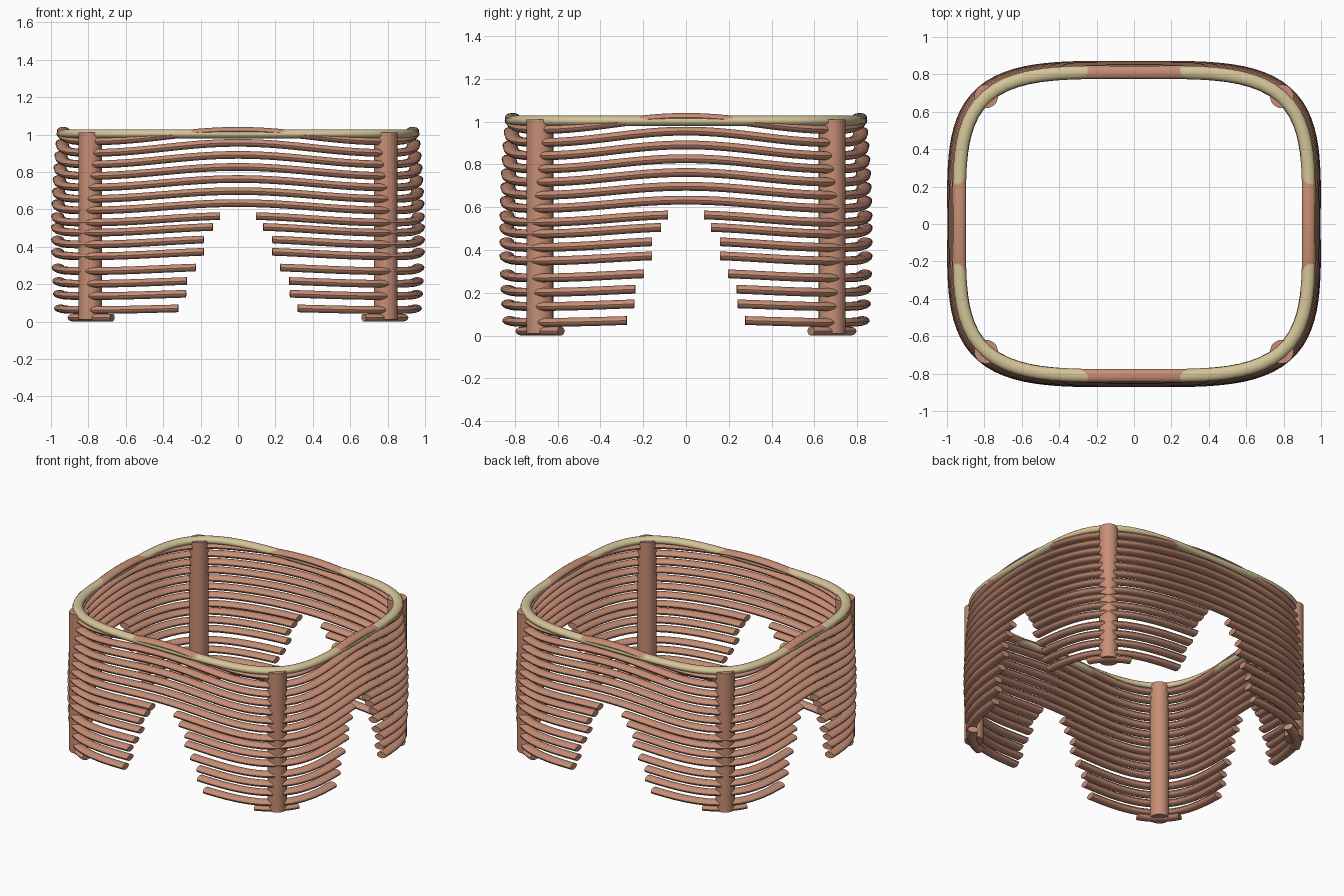
import bpy, bmesh, math
from mathutils import Vector

if "Cube" in bpy.data.objects:
    bpy.data.objects.remove(bpy.data.objects["Cube"])

A, B = 0.965, 0.838          # half sizes of the rod centre line
HW, HH = 0.035, 0.021        # rod half width and half height


def material(name, col):
    m = bpy.data.materials.new(name)
    m.diffuse_color = (*col, 1)
    m.use_nodes = True
    m.node_tree.nodes["Principled BSDF"].inputs["Base Color"].default_value = m.diffuse_color
    return m


rattan = material("rattan brown", (0.57, 0.27, 0.18))
cane = material("pale cane", (0.66, 0.55, 0.31))


def point(phi, z, sag):
    """Point on a bulging superellipse ring that dips toward its corners."""
    c, s = math.cos(phi), math.sin(phi)
    r = (c ** 4 + s ** 4) ** -0.25
    u, v = c * r, s * r
    f = min(abs(u), abs(v)) / 0.841
    k = 1 - 0.1 * (z - 0.45) ** 2
    return Vector((u * A * k, v * B * k, z - sag * (1 - math.cos(math.pi * f)) / 2))


def sweep(bm, pts, closed, hw, hh, sides=14):
    """Sweep an upright oval section along a path."""
    n = len(pts)
    rings = []
    for i, p in enumerate(pts):
        if closed:
            t = pts[(i + 1) % n] - pts[i - 1]
        else:
            t = pts[min(i + 1, n - 1)] - pts[max(i - 1, 0)]
        side = Vector((t.y, -t.x, 0)).normalized()
        rings.append([bm.verts.new(p + side * hw * math.cos(a) + Vector((0, 0, hh * math.sin(a))))
                      for a in (2 * math.pi * j / sides for j in range(sides))])
    for i in range(n if closed else n - 1):
        r0, r1 = rings[i], rings[(i + 1) % n]
        for j in range(sides):
            k = (j + 1) % sides
            bm.faces.new((r0[j], r0[k], r1[k], r1[j]))
    if not closed:
        bm.faces.new(rings[0][::-1])
        bm.faces.new(rings[-1])


def finish(bm, name, mat):
    bmesh.ops.recalc_face_normals(bm, faces=bm.faces[:])
    me = bpy.data.meshes.new(name)
    bm.to_mesh(me)
    bm.free()
    ob = bpy.data.objects.new(name, me)
    bpy.context.collection.objects.link(ob)
    me.materials.append(mat)
    for o in bpy.context.selected_objects:
        o.select_set(False)
    ob.select_set(True)
    bpy.context.view_layer.objects.active = ob
    bpy.ops.object.shade_smooth_by_angle(angle=math.radians(40))
    return ob


def ring(name, z, sag, hw, hh, mat):
    bm = bmesh.new()
    sweep(bm, [point(2 * math.pi * i / 112, z, sag) for i in range(112)], True, hw, hh)
    finish(bm, name, mat)


# flat pale rim
ring("top_rim", 1.003, 0.0, HW, 0.025, cane)

# full wavy rods above the arches
for i in range(7):
    z = 1.02 - 0.0645 * i
    ring(f"full_rod_{i + 1}", z, 0.01 + 0.046 * z, HW, HH, rattan)

# short rods around each corner: height, end distance from side centre
short_rods = [(0.565, 0.10), (0.508, 0.14), (0.442, 0.19), (0.376, 0.19), (0.293, 0.235),
              (0.222, 0.285), (0.153, 0.29), (0.075, 0.335), (0.021, 0.71)]
for i, (z, e) in enumerate(short_rods):
    bm = bmesh.new()
    d = math.atan(e / (1 - e ** 4) ** 0.25)
    sag = 0.0 if z < 0.03 else 0.01 + 0.046 * z
    for q in range(4):
        a0, a1 = q * math.pi / 2 + d, (q + 1) * math.pi / 2 - d
        sweep(bm, [point(a0 + (a1 - a0) * j / 26, z, sag) for j in range(27)], False, HW, HH)
    finish(bm, f"corner_rods_{i + 1}", rattan)

# round corner posts
for sx in (-1, 1):
    for sy in (-1, 1):
        bm = bmesh.new()
        bmesh.ops.create_cone(bm, cap_ends=True, segments=28, radius1=0.063, radius2=0.063, depth=1.0)
        bmesh.ops.translate(bm, verts=bm.verts[:], vec=(sx * 0.79, sy * 0.683, 0.51))
        finish(bm, ("back" if sy > 0 else "front") + ("_right" if sx > 0 else "_left") + "_post", rattan)
